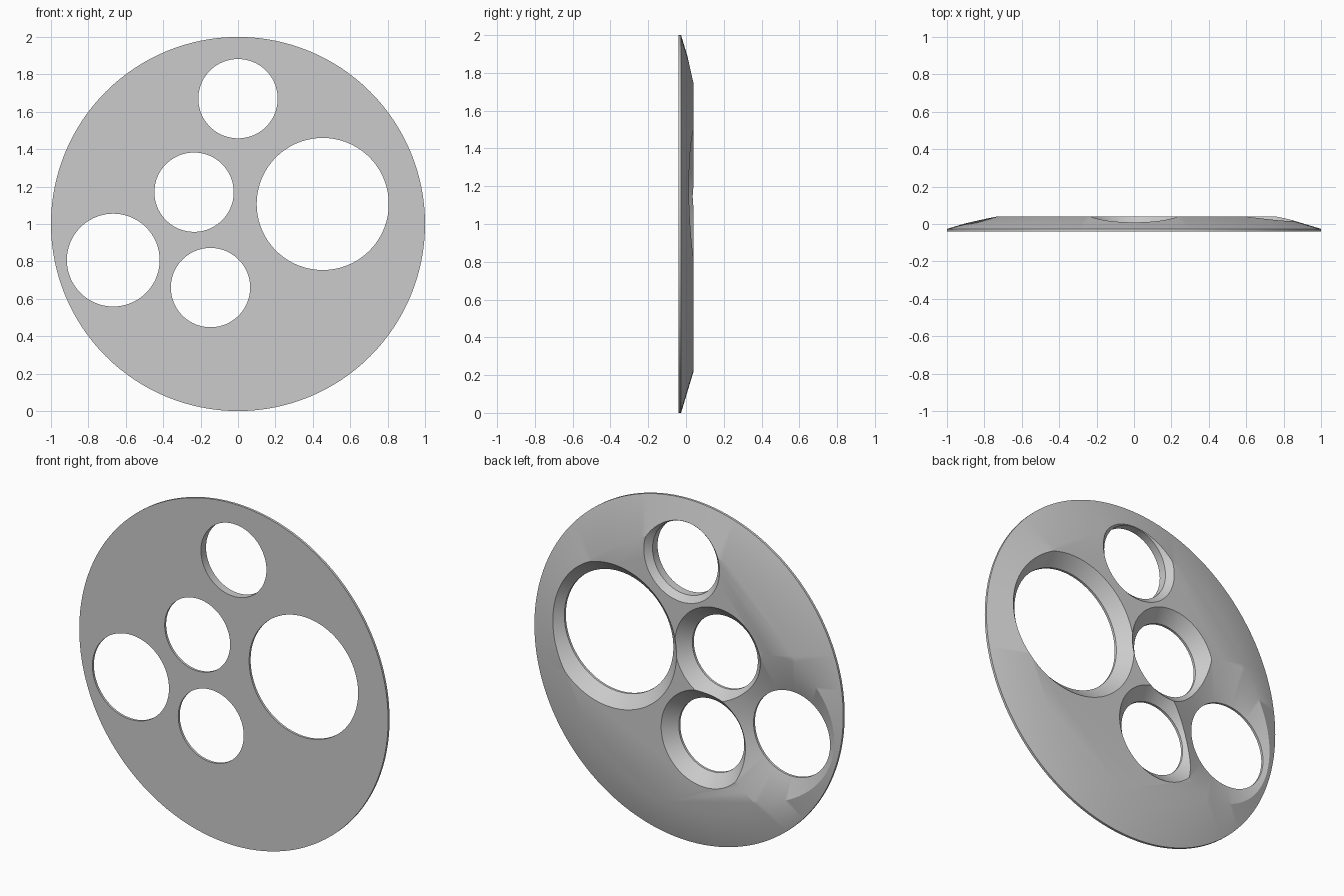
import bpy, bmesh, math
from mathutils import Matrix

old = bpy.data.objects.get("Cube")
if old:
    bpy.data.objects.remove(old, do_unlink=True)

FRONT, RIM, BACK = -0.04, -0.026, 0.04   # depths along y
SEGMENTS = 128

grey = bpy.data.materials.new("light_grey")
grey.use_nodes = True
grey.diffuse_color = (0.6, 0.6, 0.6, 1)
grey.node_tree.nodes["Principled BSDF"].inputs["Base Color"].default_value = (0.6, 0.6, 0.6, 1)


def turned(name, profile, x=0, z=1):
    """Solid of revolution about the y axis from (radius, y) pairs."""
    bm = bmesh.new()
    rings = []
    for r, y in profile:
        ring = []
        for i in range(SEGMENTS):
            a = 2 * math.pi * i / SEGMENTS
            ring.append(bm.verts.new((x + r * math.cos(a), y, z + r * math.sin(a))))
        rings.append(ring)
    for a, b in zip(rings, rings[1:]):
        for i in range(SEGMENTS):
            j = (i + 1) % SEGMENTS
            bm.faces.new((a[i], a[j], b[j], b[i]))
    bm.faces.new(rings[0])
    bm.faces.new(rings[-1])
    bmesh.ops.recalc_face_normals(bm, faces=bm.faces)
    mesh = bpy.data.meshes.new(name)
    bm.to_mesh(mesh)
    bm.free()
    mesh.materials.append(grey)
    obj = bpy.data.objects.new(name, mesh)
    bpy.context.collection.objects.link(obj)
    return obj


# Disc with a thin rim and a wide sloping back edge
disc = turned("disc", [(1, FRONT), (1, RIM), (0.78, BACK)])

# Holes: x, z, radius, depth where the countersink starts, radius at the back
holes = {
    "top_hole": (0, 1.67, 0.212, 0.007, 0.245),
    "middle_hole": (-0.235, 1.17, 0.212, RIM, 0.28),
    "large_hole": (0.453, 1.107, 0.353, RIM, 0.42),
    "flared_hole": (-0.667, 0.807, 0.248, RIM, 0.468),
    "lower_hole": (-0.147, 0.66, 0.212, RIM, 0.28),
}
cutters = []
for name, (x, z, r, start, wide) in holes.items():
    slope = (wide - r) / (BACK - start)
    end = BACK + 0.03
    cutter = turned(name + "_cutter",
                    [(r, FRONT - 0.05), (r, start), (r + slope * (end - start), end)], x, z)
    cutter.hide_render = True
    cutters.append(cutter)
    mod = disc.modifiers.new(name, "BOOLEAN")
    mod.operation = "DIFFERENCE"
    mod.solver = "EXACT"
    mod.object = cutter

# Apply the cuts and drop the cutters
bpy.ops.object.select_all(action="DESELECT")
disc.select_set(True)
bpy.context.view_layer.objects.active = disc
for name in holes:
    bpy.ops.object.modifier_apply(modifier=name)
for cutter in cutters:
    bpy.data.objects.remove(cutter, do_unlink=True)
bpy.ops.object.shade_smooth_by_angle(angle=math.radians(30))
